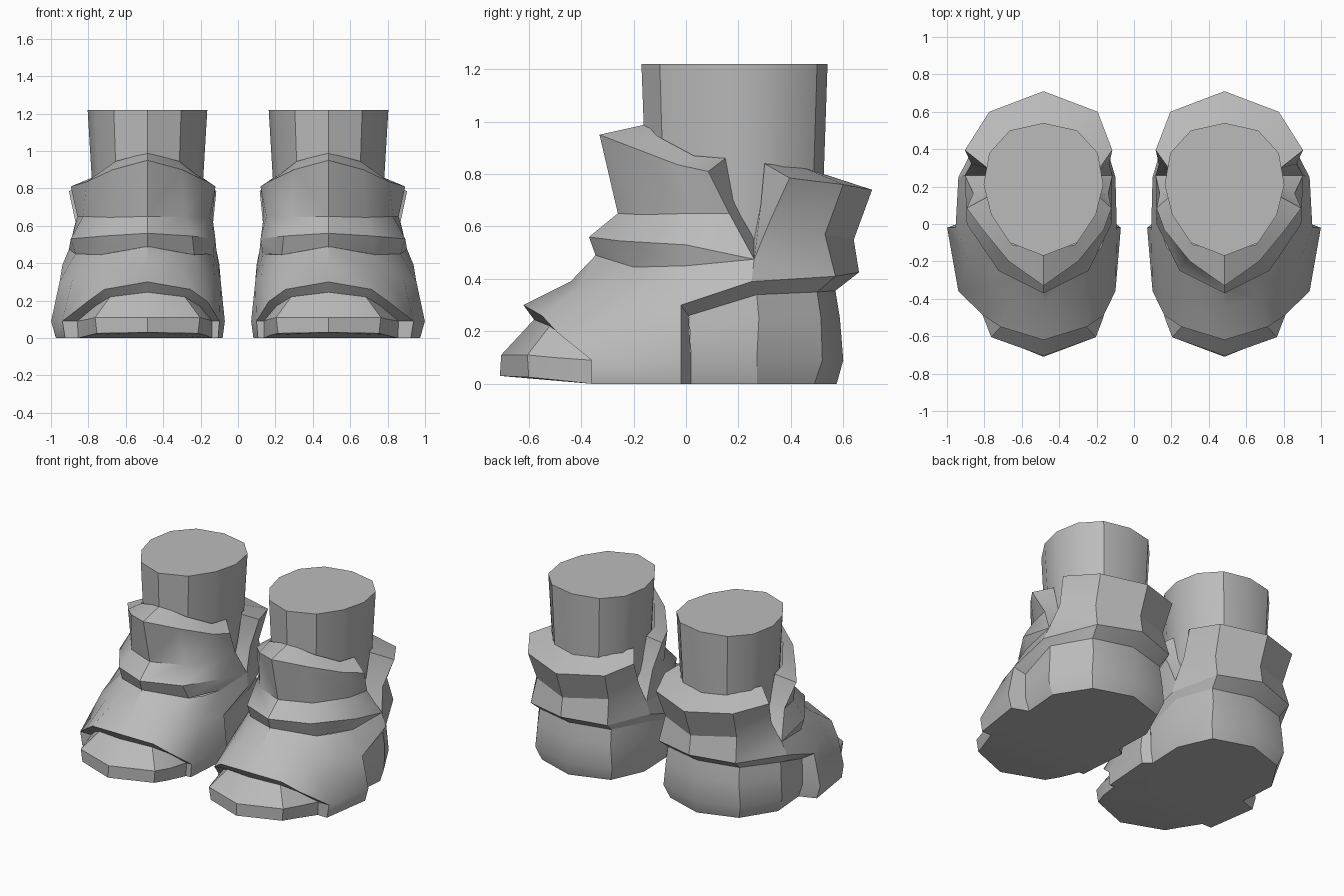
import bpy
import math

cube = bpy.data.objects.get("Cube")
if cube:
    bpy.data.objects.remove(cube, do_unlink=True)

grey = bpy.data.materials.new("plain_grey")
grey.use_nodes = True
grey.diffuse_color = (0.5, 0.5, 0.5, 1)
grey.node_tree.nodes["Principled BSDF"].inputs["Base Color"].default_value = grey.diffuse_color

BOOT_X = 0.484


def side_point(point, side):
    """Place a half-profile point on the outer (+1) or slimmer inner (-1) side."""
    w, y, z = point
    if side < 0 and w > 0.32:
        w = 0.32 + (w - 0.32) * 0.48
    return (BOOT_X + side * w, y, z)


def make_part(name, strips, caps=()):
    """Skin strips of rows (top to bottom, front to back) on both sides of one
    boot, close the caps, then mirror the part to the other boot."""
    index, faces = {}, []

    def vertex(point, side):
        return index.setdefault(side_point(point, side), len(index))

    def add_face(points, side):
        ids = list(dict.fromkeys(vertex(p, side) for p in points))
        if len(ids) > 2:
            faces.append(ids[::side])

    for rows in strips:
        for upper, lower in zip(rows, rows[1:]):
            for j in range(min(len(upper), len(lower)) - 1):
                corners = (upper[j], lower[j], lower[j + 1], upper[j + 1])
                for side in (1, -1):
                    add_face(corners, side)
    for outline, facing_up in caps:
        ring = [vertex(p, 1) for p in outline]
        ring += [vertex(p, -1) for p in reversed(outline)]
        ring = list(dict.fromkeys(ring))
        faces.append(ring if facing_up else ring[::-1])

    mesh = bpy.data.meshes.new(name)
    mesh.from_pydata(list(index), [], faces)
    mesh.materials.append(grey)
    part = bpy.data.objects.new(name, mesh)
    bpy.context.collection.objects.link(part)
    bpy.ops.object.select_all(action='DESELECT')
    part.select_set(True)
    bpy.context.view_layer.objects.active = part
    bpy.ops.object.shade_smooth_by_angle(angle=math.radians(32))
    mirror = part.modifiers.new("other_boot", 'MIRROR')
    mirror.use_mirror_merge = False
    return part


# Leg: tapered twelve-sided column
leg_top = [(0, -.17, 1.22), (.18, -.1, 1.22), (.28, .05, 1.22), (.32, .21, 1.22),
           (.29, .38, 1.22), (.18, .5, 1.22), (0, .54, 1.22)]
leg_foot = [(w * .85, .2 + (y - .2) * .92, .42) for w, y, z in leg_top]
make_part("leg", [[leg_top, leg_foot]], [(leg_top, True)])

# Edges shared between neighbouring parts
vee_outer = (.42, .26, .475)
vee_inner = (.275, .26, .55)
instep = [(0, -.345, .49), (.125, -.27, .467), (.25, -.2, .445),
          (.31, -.12, .447), (.385, 0, .45), vee_outer]
midfoot = [(0, -.44, .39), (.18, -.4, .37), (.28, -.33, .35),
           (.4, -.2, .32), (.47, -.02, .3), (.455, .25, .39)]
cuff_hem = [(.29, .57, .41), (0, .66, .425)]
heel_top = [(.4, .01, .26), (.42, .27, .34), (.27, .5, .35), (0, .57, .355)]
heel_mid = [(.41, .02, .09), (.43, .27, .09), (.29, .52, .09), (0, .6, .09)]
heel_base = [(.38, .02, 0), (.4, .27, 0), (.26, .49, 0), (0, .575, 0)]
toe_top = [(0, -.58, .245), (.2, -.52, .22), (.28, -.45, .17), (.375, -.36, .09)]
toe_base = [(0, -.71, .03), (.27, -.6, .025), (.31, -.5, .015), (.37, -.36, 0)]

# Front cuff: flared shin guard whose end wall forms the front of the side notch
shin_end = (.29, .15, .86)
front_rows = [
    [(0, -.15, .99), (.17, -.11, .945), (.265, .03, .87), shin_end, shin_end],
    [(0, -.33, .95), (.185, -.2, .9), (.325, -.03, .835), (.41, .085, .81), shin_end],
    [(0, -.26, .65), (.2, -.17, .645), (.345, .02, .65), (.375, .165, .65), (.28, .18, .7)],
    [(0, -.37, .56), (.24, -.25, .545), (.41, 0, .53), vee_outer, vee_inner],
    [instep[0], instep[2], instep[4], vee_outer],
]
make_part("front_cuff", [front_rows])

# Rear cuff: flared heel guard with the rear wall of the notch and its under lip
guard_end = (.3, .3, .84)
rear_rows = [
    [guard_end, guard_end, (.2, .46, .82), (0, .525, .8)],
    [guard_end, (.42, .395, .785), (.29, .6, .76), (0, .71, .74)],
    [(.285, .285, .68), (.385, .32, .62), (.27, .53, .57), (0, .64, .55)],
    [vee_inner, vee_outer] + cuff_hem,
]
hem_gusset = [[vee_outer, cuff_hem[0]], [midfoot[-1], cuff_hem[0]]]
under_lip = [midfoot[-2:] + cuff_hem, heel_top]
make_part("rear_cuff", [rear_rows, hem_gusset, under_lip])

# Foot shell: vamp, toe opening rim, sole flange and the step at its back edge
toe_rim = [(0, -.62, .3), (.23, -.55, .26), (.32, -.49, .195),
           (.455, -.36, .09), (.515, -.02, .09)]
flange = [(.44, -.36, 0), (.49, -.02, 0)]
opening = [toe_rim[:4], toe_top]
front_step = [[toe_top[3], toe_rim[3]], [toe_base[3], flange[0]]]
back_step = [[midfoot[4], heel_top[0]], [toe_rim[4], heel_mid[0]],
             [flange[1], heel_base[0]]]
make_part("foot_shell", [[instep, midfoot, toe_rim], [toe_rim[3:], flange],
                         opening, front_step, back_step])

# Heel: rounded cup under the rear cuff
heel_upper = [(w * 1.02, y * 1.03, .25) for w, y, z in heel_top]
heel_upper[0] = (.405, .015, .2)
make_part("heel", [[heel_top, heel_upper, heel_mid, heel_base]])

# Toe: blunt cap emerging from the shell
toe_nose = [(0, -.705, .11), (.28, -.605, .11), (.32, -.5, .1), toe_top[3]]
make_part("toe", [[toe_top, toe_nose, toe_base]])

# Sole: flat base with a slightly lifted toe
make_part("sole", [], [([toe_base[3]] + flange + heel_base, False),
                       (toe_base, False)])
